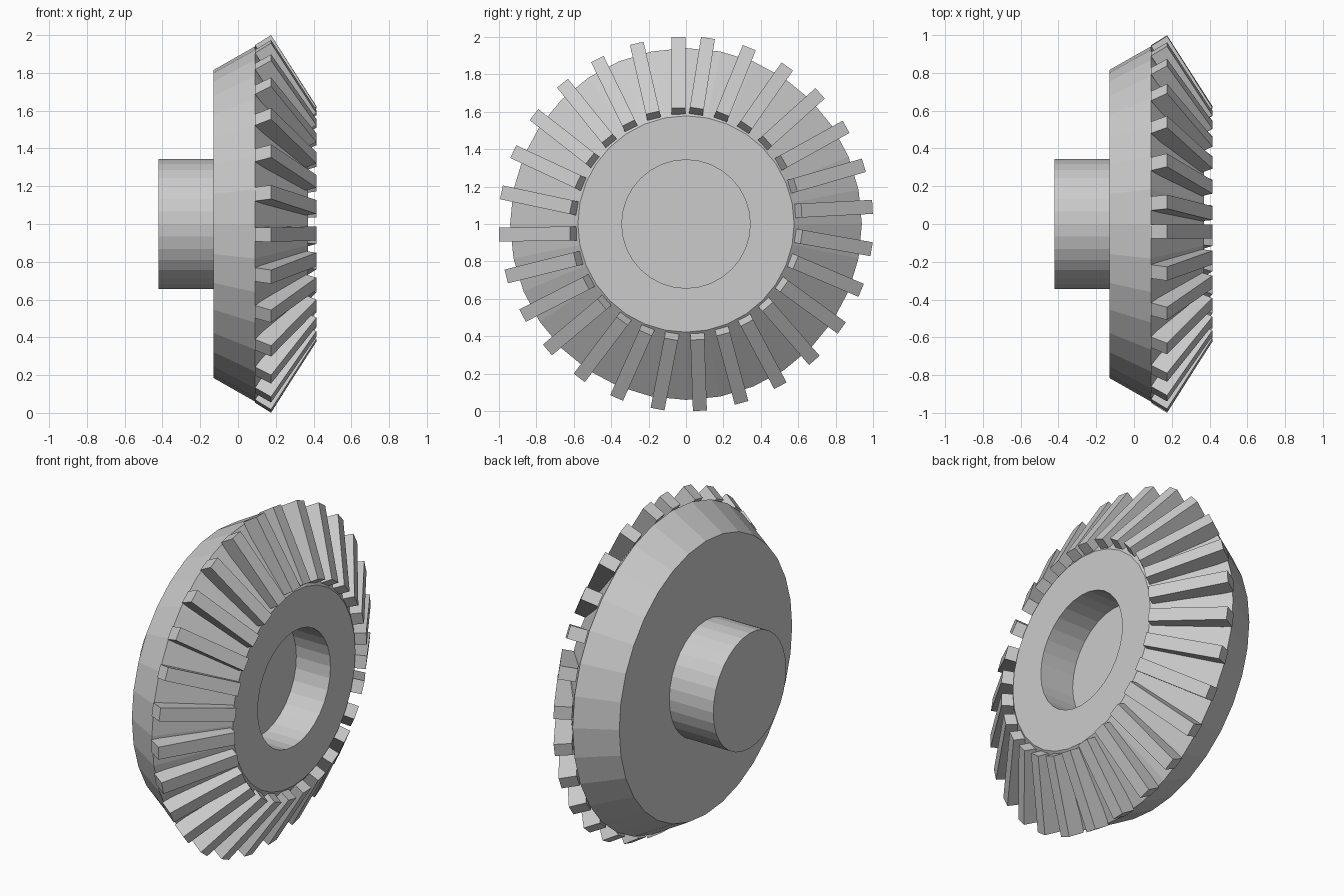
import bpy, bmesh
from math import cos, sin, radians, tau

if "Cube" in bpy.data.objects:
    bpy.data.objects.remove(bpy.data.objects["Cube"])

CENTRE_Z = 1.0


def make_object(name, bm):
    bmesh.ops.recalc_face_normals(bm, faces=bm.faces)
    mesh = bpy.data.meshes.new(name)
    bm.to_mesh(mesh)
    bm.free()
    obj = bpy.data.objects.new(name, mesh)
    obj.location.z = CENTRE_Z
    bpy.context.collection.objects.link(obj)
    return obj


def lathe(name, profile, sides=32):
    """Revolve (x, radius) points about the x axis and cap both ends."""
    bm = bmesh.new()
    rings = [[bm.verts.new((x, r * sin(tau * i / sides), r * cos(tau * i / sides)))
              for i in range(sides)] for x, r in profile]
    for a, b in zip(rings, rings[1:]):
        for i in range(sides):
            j = (i + 1) % sides
            bm.faces.new((a[i], a[j], b[j], b[i]))
    bm.faces.new(rings[0])
    bm.faces.new(rings[-1])
    return make_object(name, bm)


# Gear blank: back cone, root cone, front face, blind bore
lathe("gear_body", [(-0.13, 0.815), (0.09, 0.94), (0.37, 0.578),
                    (0.37, 0.343), (0.145, 0.343)])

# Rear hub
lathe("hub", [(-0.42, 0.343), (-0.13, 0.343)])

# Teeth: slanted bars, stepped 13 degrees, which leaves one narrow gap
TOOTH = [(0.175, 1.0), (0.415, 0.62), (0.33, 0.567), (0.09, 0.947)]
bm = bmesh.new()
for k in range(28):
    a = radians(-13 * k)
    sides = []
    for y in (-0.077, -0.002):
        sides.append([bm.verts.new((x, y * cos(a) + r * sin(a), r * cos(a) - y * sin(a)))
                      for x, r in TOOTH])
    left, right = sides
    bm.faces.new(left)
    bm.faces.new(right)
    for i in range(4):
        j = (i + 1) % 4
        bm.faces.new((left[i], left[j], right[j], right[i]))
make_object("teeth", bm)
